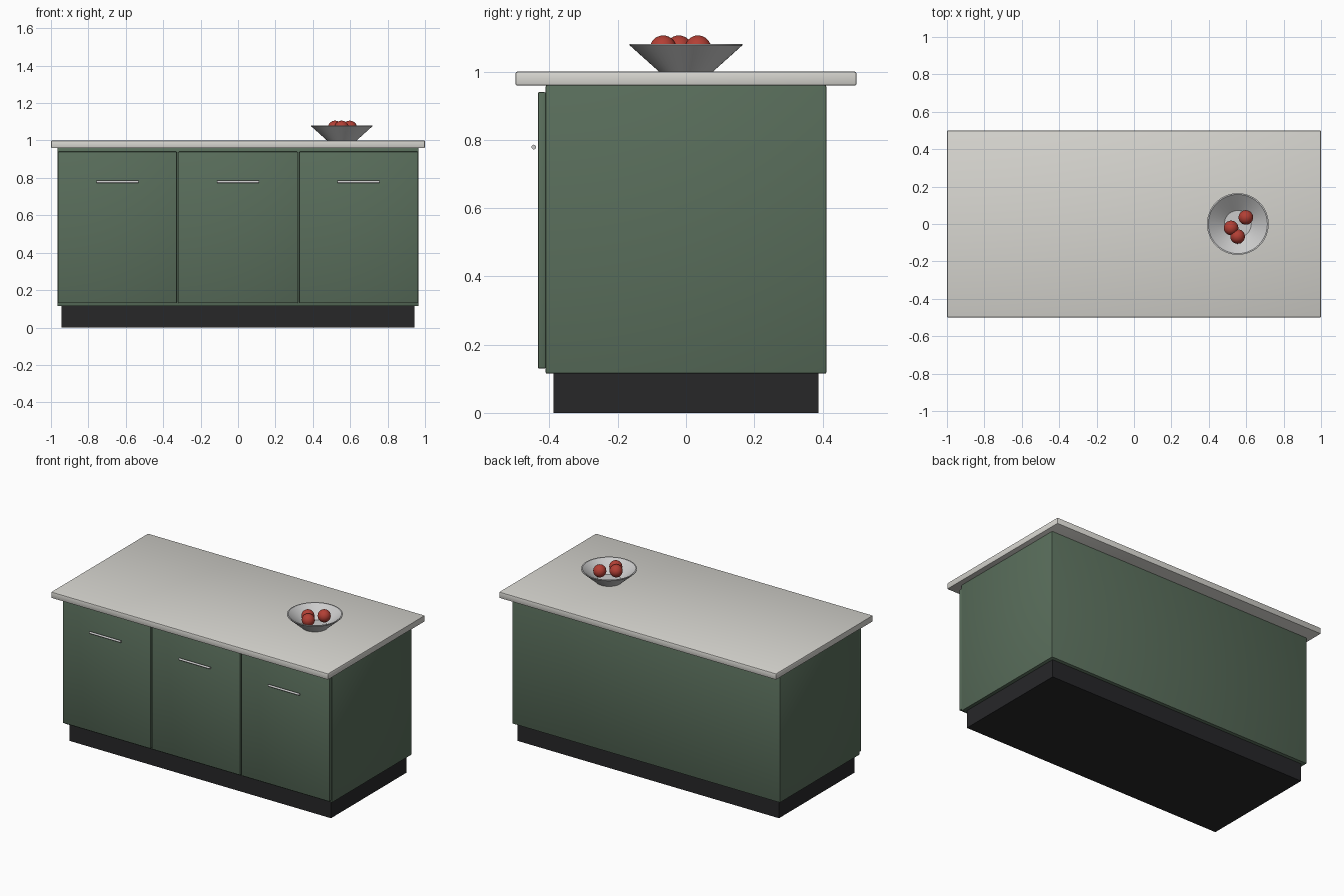
import bpy, bmesh, math

if "Cube" in bpy.data.objects:
    bpy.data.objects.remove(bpy.data.objects["Cube"])


def material(name, rgb):
    m = bpy.data.materials.new(name)
    m.diffuse_color = (*rgb, 1)
    m.use_nodes = True
    m.node_tree.nodes["Principled BSDF"].inputs["Base Color"].default_value = m.diffuse_color
    return m


GREEN = material("painted_green", (0.10, 0.155, 0.105))
DARK = material("plinth_dark", (0.02, 0.02, 0.022))
STONE = material("stone_top", (0.68, 0.67, 0.63))
RED = material("fruit_red", (0.45, 0.05, 0.035))


def smooth(ob, mat=None):
    if mat:
        ob.data.materials.append(mat)
    bpy.ops.object.select_all(action='DESELECT')
    ob.select_set(True)
    bpy.context.view_layer.objects.active = ob
    bpy.ops.object.shade_smooth_by_angle(angle=math.radians(35))


def box(name, lo, hi, mat, bevel=0):
    bm = bmesh.new()
    bmesh.ops.create_cube(bm, size=1)
    for v in bm.verts:
        v.co = [(a + b) / 2 + c * (b - a) for a, b, c in zip(lo, hi, v.co)]
    if bevel:
        bmesh.ops.bevel(bm, geom=bm.edges[:], offset=bevel, segments=2,
                        profile=0.5, affect='EDGES')
    me = bpy.data.meshes.new(name)
    bm.to_mesh(me)
    bm.free()
    ob = bpy.data.objects.new(name, me)
    bpy.context.collection.objects.link(ob)
    smooth(ob, mat)
    return ob


# Plinth, cabinet body and worktop
box("plinth", (-0.943, -0.388, 0), (0.943, 0.388, 0.12), DARK)
box("cabinet_body", (-0.966, -0.411, 0.115), (0.966, 0.411, 0.96), GREEN, 0.004)
box("worktop", (-1, -0.5, 0.959), (1, 0.5, 1.0), STONE, 0.006)

# Three doors, each with a bar handle
for i in (-1, 0, 1):
    x = i * 0.645
    box(f"door_{i + 2}", (x - 0.318, -0.434, 0.13), (x + 0.318, -0.411, 0.94), GREEN, 0.004)
    bpy.ops.mesh.primitive_cylinder_add(vertices=16, radius=0.0068, depth=0.225,
                                        location=(x, -0.446, 0.779),
                                        rotation=(0, math.pi / 2, 0))
    bar = bpy.context.object
    bar.name = f"handle_{i + 2}"
    smooth(bar)

# Fruit bowl, lathed from outer and inner profile
BOWL_X = 0.555
profile = [(0, 1.0), (0.079, 1.0), (0.165, 1.077), (0.165, 1.081),
           (0.158, 1.081), (0.072, 1.009), (0, 1.009)]
bm = bmesh.new()
pts = [bm.verts.new((r, 0, z)) for r, z in profile]
edges = [bm.edges.new(p) for p in zip(pts, pts[1:])]
bmesh.ops.spin(bm, geom=pts + edges, axis=(0, 0, 1), cent=(0, 0, 0),
               angle=math.tau, steps=48)
bmesh.ops.remove_doubles(bm, verts=bm.verts[:], dist=1e-4)
bmesh.ops.recalc_face_normals(bm, faces=bm.faces[:])
mesh = bpy.data.meshes.new("fruit_bowl")
bm.to_mesh(mesh)
bm.free()
bowl = bpy.data.objects.new("fruit_bowl", mesh)
bowl.location.x = BOWL_X
bpy.context.collection.objects.link(bowl)
smooth(bowl)

# Three round fruits
for n, (x, y) in enumerate([(0.519, -0.021), (0.554, -0.067), (0.598, 0.035)], 1):
    bpy.ops.mesh.primitive_uv_sphere_add(segments=24, ring_count=16, radius=0.039,
                                         location=(x, y, 1.067))
    fruit = bpy.context.object
    fruit.name = f"fruit_{n}"
    smooth(fruit, RED)
